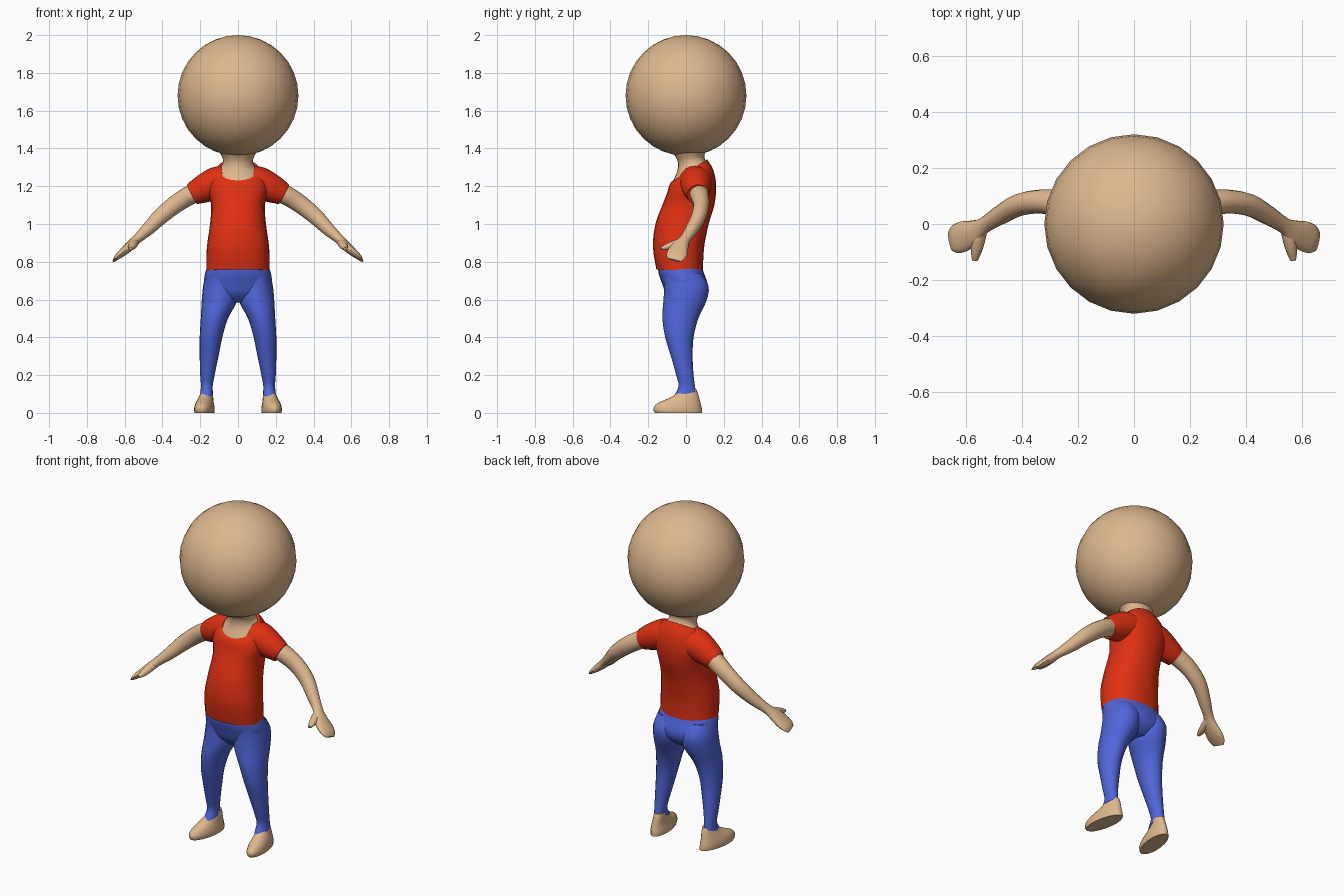
import bpy, bmesh, math
from mathutils import Vector

if "Cube" in bpy.data.objects:
    bpy.data.objects.remove(bpy.data.objects["Cube"])


def material(name, rgb):
    m = bpy.data.materials.new(name)
    m.diffuse_color = (*rgb, 1)
    m.use_nodes = True
    m.node_tree.nodes["Principled BSDF"].inputs["Base Color"].default_value = m.diffuse_color
    return m


SKIN = material("skin tan", (0.73, 0.48, 0.27))
RED = material("shirt red", (0.74, 0.03, 0.006))
BLUE = material("trouser blue", (0.08, 0.13, 0.69))


def finish(name, bm, mat, mirror=False, angle=50):
    bmesh.ops.recalc_face_normals(bm, faces=bm.faces)
    me = bpy.data.meshes.new(name)
    bm.to_mesh(me)
    bm.free()
    me.materials.append(mat)
    ob = bpy.data.objects.new(name, me)
    bpy.context.collection.objects.link(ob)
    bpy.ops.object.select_all(action='DESELECT')
    ob.select_set(True)
    bpy.context.view_layer.objects.active = ob
    bpy.ops.object.shade_smooth_by_angle(angle=math.radians(angle))
    if mirror:
        ob.modifiers.new("mirror", 'MIRROR').use_mirror_merge = False
    return ob


def spline(a, b, c, d, t):
    return 0.5 * (2 * b + (c - a) * t + (2 * a - 5 * b + 4 * c - d) * t * t
                  + (3 * b - a - 3 * c + d) * t ** 3)


def loft(name, rings, mat, mirror=False, seg=20, sub=3, power=1.0):
    """Skin smooth rings, each given as centre and two half-axis vectors."""
    n = len(rings)
    fine = []
    for i in range(n - 1):
        quad = [rings[max(0, min(n - 1, i + k))] for k in (-1, 0, 1, 2)]
        for s in range(sub):
            fine.append([spline(*[q[j] for q in quad], s / sub) for j in range(3)])
    fine.append(rings[-1])
    bm = bmesh.new()
    loops = []
    for c, u, v in fine:
        loop = []
        for k in range(seg):
            a = 2 * math.pi * k / seg
            ca, sa = math.cos(a), math.sin(a)
            loop.append(bm.verts.new(c + u * math.copysign(abs(ca) ** power, ca)
                                     + v * math.copysign(abs(sa) ** power, sa)))
        loops.append(loop)
    for p, q in zip(loops, loops[1:]):
        for k in range(seg):
            m = (k + 1) % seg
            bm.faces.new((p[k], p[m], q[m], q[k]))
    bm.faces.new(loops[0])
    bm.faces.new(loops[-1])
    return finish(name, bm, mat, mirror)


def stack(rows, skew=0.0):
    """Rings from rows: centre x, half width, front y, front z, back y, back z."""
    out = []
    for cx, hw, yf, zf, yb, zb in rows:
        yc, hy = (yf + yb) / 2, (yb - yf) / 2
        out.append((Vector((cx - skew * yc, yc, (zf + zb) / 2)), Vector((hw, 0, 0)),
                    Vector((-skew * hy, hy, (zb - zf) / 2))))
    return out


def tube(rows, ref=(0, 1, 0)):
    """Rings along a path from rows: x, y, z, thickness radius, width radius."""
    pts = [Vector(r[:3]) for r in rows]
    out = []
    for i, r in enumerate(rows):
        t = (pts[min(i + 1, len(pts) - 1)] - pts[max(i - 1, 0)]).normalized()
        v = Vector(ref)
        v = (v - t * v.dot(t)).normalized()
        out.append((pts[i], v.cross(t) * r[3], v * r[4]))
    return out


# Head
bm = bmesh.new()
bmesh.ops.create_uvsphere(bm, u_segments=24, v_segments=16, radius=0.32)
bmesh.ops.translate(bm, verts=bm.verts, vec=(0, 0, 1.68))
finish("head", bm, SKIN)

# Neck and upper chest, showing inside the collar
loft("neck", stack([
    (0, .112, -.078, 1.20, .105, 1.315),
    (0, .105, -.065, 1.235, .105, 1.33),
    (0, .083, -.045, 1.285, .10, 1.345),
    (0, .082, -.045, 1.335, .097, 1.365),
    (0, .105, -.075, 1.385, .11, 1.395)]), SKIN)

# Shirt body with sloping collar
loft("shirt", stack([
    (0, .168, -.157, .76, .09, .745),
    (0, .165, -.175, .88, .095, .87),
    (0, .148, -.162, 1.0, .12, 1.0),
    (0, .142, -.125, 1.1, .15, 1.1),
    (0, .160, -.10, 1.165, .16, 1.20),
    (0, .150, -.09, 1.20, .145, 1.285),
    (0, .115, -.08, 1.222, .112, 1.342)]), RED, seg=24, power=.9)

# Short sleeves
loft("sleeve", tube([
    (.07, .05, 1.225, .085, .09),
    (.12, .053, 1.215, .085, .085),
    (.175, .056, 1.19, .077, .075),
    (.222, .06, 1.168, .065, .064),
    (.243, .062, 1.157, .058, .057)]), RED, mirror=True)

# Arms running into flat mitten hands
loft("arm_and_hand", tube([
    (.17, .06, 1.19, .052, .05),
    (.25, .07, 1.155, .051, .05),
    (.33, .08, 1.105, .048, .043),
    (.41, .068, 1.04, .043, .04),
    (.48, .03, .97, .034, .034),
    (.535, -.005, .92, .025, .029),
    (.57, -.03, .885, .025, .045),
    (.61, -.045, .85, .021, .055),
    (.64, -.055, .825, .015, .05),
    (.655, -.062, .808, .007, .035)]), SKIN, mirror=True, seg=16)

# Thumbs
loft("thumb", tube([
    (.54, -.005, .91, .02, .02),
    (.552, -.05, .895, .022, .023),
    (.562, -.095, .88, .018, .02),
    (.568, -.13, .87, .008, .010)], ref=(1, 0, 0)), SKIN, mirror=True, seg=12)

# Trouser hips
loft("trouser_hips", stack([
    (0, .162, -.148, .775, .085, .775),
    (0, .174, -.145, .74, .095, .74),
    (0, .180, -.125, .68, .115, .68),
    (0, .150, -.105, .63, .105, .63),
    (0, .070, -.06, .585, .06, .585)]), BLUE, seg=24, power=.9)

# Trouser legs with cuffs dipping over the instep
loft("trouser_leg", stack([
    (.095, .075, -.12, .74, .08, .74),
    (.095, .09, -.115, .67, .12, .67),
    (.099, .093, -.12, .59, .107, .59),
    (.125, .072, -.125, .50, .065, .50),
    (.143, .06, -.11, .40, .04, .40),
    (.153, .05, -.08, .30, .035, .30),
    (.162, .038, -.052, .20, .04, .20),
    (.165, .031, -.04, .14, .047, .145),
    (.167, .034, -.066, .086, .052, .112)]), BLUE, mirror=True)

# Feet, turned slightly outward
loft("foot", stack([
    (.172, .050, -.165, 0, .085, 0),
    (.172, .052, -.173, .022, .084, .022),
    (.172, .047, -.155, .048, .078, .048),
    (.170, .040, -.105, .072, .072, .072),
    (.167, .034, -.06, .095, .065, .098),
    (.165, .029, -.033, .12, .055, .125)], skew=.13), SKIN, mirror=True)
